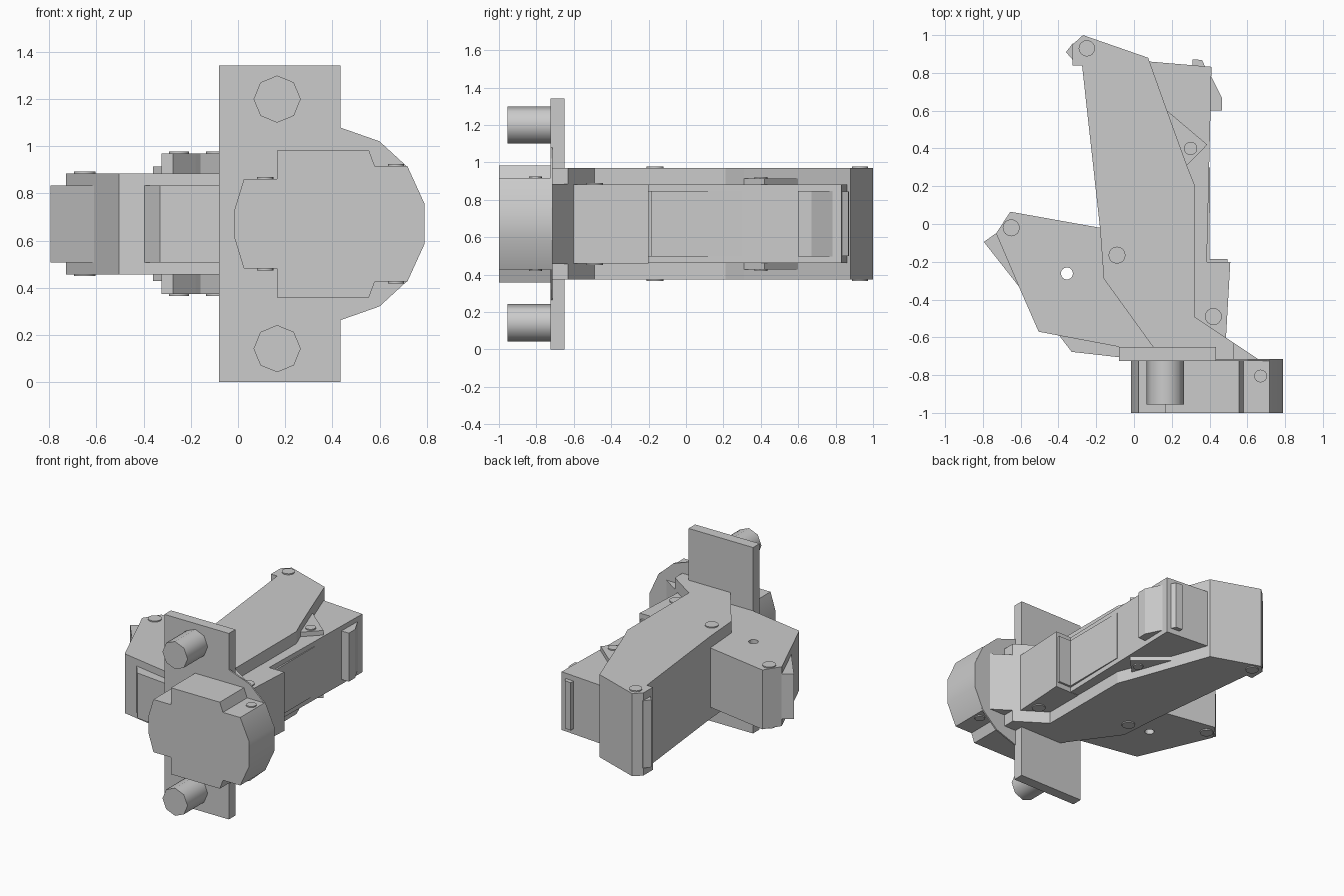
import bpy, bmesh, math
from mathutils import Vector

if "Cube" in bpy.data.objects:
    bpy.data.objects.remove(bpy.data.objects["Cube"])

ZC = 0.671  # height of the mirror plane


def finish(name, bm, smooth=None):
    bmesh.ops.recalc_face_normals(bm, faces=bm.faces)
    me = bpy.data.meshes.new(name)
    bm.to_mesh(me)
    bm.free()
    ob = bpy.data.objects.new(name, me)
    bpy.context.collection.objects.link(ob)
    if smooth:
        bpy.ops.object.select_all(action='DESELECT')
        bpy.context.view_layer.objects.active = ob
        ob.select_set(True)
        bpy.ops.object.shade_smooth_by_angle(angle=math.radians(smooth))
    return ob


def extrude(name, pts, offset, smooth=None):
    """Extrude a closed outline along a vector."""
    bm = bmesh.new()
    face = bm.faces.new([bm.verts.new(p) for p in pts])
    geom = bmesh.ops.extrude_face_region(bm, geom=[face], use_keep_orig=True)["geom"]
    verts = [g for g in geom if isinstance(g, bmesh.types.BMVert)]
    bmesh.ops.translate(bm, verts=verts, vec=Vector(offset))
    return finish(name, bm, smooth)


def slab(name, xy, half, smooth=None):
    """Top-view outline, extruded evenly either side of the mirror plane."""
    return extrude(name, [(x, y, ZC - half) for x, y in xy], (0, 0, 2 * half), smooth)


def plate(name, xz, y0, y1, smooth=None):
    """Front-view outline, extruded from y0 to y1."""
    return extrude(name, [(x, y0, z) for x, z in xz], (0, y1 - y0, 0), smooth)


def ring(cx, cy, r, n):
    return [(cx + r * math.cos(2 * math.pi * i / n),
             cy + r * math.sin(2 * math.pi * i / n)) for i in range(n)]


def mirrored(half):
    """Complete an upper half outline given as (x, height above mirror plane)."""
    return [(x, ZC + h) for x, h in half] + [(x, ZC - h) for x, h in reversed(half)]


# Mounting plate with two pegs
plate("mounting_plate", [(-.08, 0), (.435, 0), (.435, 1.342), (-.08, 1.342)], -.725, -.65)
for i, z in enumerate((ZC - .529, ZC + .529)):
    plate(f"peg_{i}", ring(.166, z, .1, 8), -.955, -.72, 50)

# Round hub, its thin flange and the neck behind it
plate("hub", mirrored([(-.015, .06), (.025, .19), (.165, .19), (.165, .312), (.555, .312),
                       (.58, .245), (.718, .245), (.79, .087)]), -1, -.72, 35)
plate("hub_flange", mirrored([(.2, .41), (.435, .408), (.6, .35), (.72, .24), (.79, .087)]),
      -.725, -.714)
slab("neck", [(.4, -.55), (.485, -.6), (.53, -.63), (.66, -.717), (.4, -.717)], .214)

# Main arm and its end tab
slab("main_arm", [(-.27, 1), (.075, .88), (.175, .6), (.28, .31), (.32, .21), (.32, -.49),
                  (.53, -.63), (.53, -.717), (.1, -.717), (.1, -.65), (-.16, -.29),
                  (-.18, -.02), (-.275, .84), (-.325, .84), (-.325, .95)], .298)
slab("main_arm_tab", [(-.28, .95), (-.325, .955), (-.36, .91), (-.325, .87), (-.28, .87)], .243)

# Left arm with a through hole
left = slab("left_arm", [(-.655, .065), (-.73, -.05), (-.61, -.33), (-.505, -.57),
                         (-.4, -.59), (-.08, -.65), (.1, -.65), (0, -.05), (-.18, -.02)], .214)
cutter = slab("hole_cutter", ring(-.355, -.262, .032, 16), .5)
cutter.hide_render = True
mod = left.modifiers.new("hole", 'BOOLEAN')
mod.operation = 'DIFFERENCE'
mod.solver = 'EXACT'
mod.object = cutter
bpy.context.view_layer.objects.active = left
bpy.ops.object.modifier_apply(modifier=mod.name)
bpy.data.objects.remove(cutter)
slab("left_arm_tip", [(-.725, -.045), (-.795, -.095), (-.61, -.33), (-.6, -.3)], .163)
slab("left_arm_foot", [(-.4, -.585), (-.33, -.677), (-.08, -.705), (-.08, -.62)], .163)

# Right arm with raised panel, grip, knuckle and end tab
slab("right_arm", [(.05, .862), (.08, .86), (.41, .832), (.405, .6), (.385, -.22),
                   (.25, -.22), (.05, .5)], .21)
slab("right_panel", [(.36, .3), (.402, .3), (.4, -.2), (.36, -.2)], .175)
slab("right_knuckle", [(.38, .6), (.465, .6), (.465, .67), (.405, .79), (.38, .79)], .175)
slab("right_end_tab", [(.31, .83), (.31, .872), (.36, .868), (.378, .83)], .172)
slab("grip", [(.25, -.2), (.51, -.2), (.487, -.602), (.25, -.5)], .212)
slab("grip_tab", [(.39, -.21), (.39, -.185), (.495, -.185), (.495, -.21)], .175)
slab("corner_bracket", [(.15, .6), (.175, .6), (.388, .42), (.28, .31), (.2, .31)], .243)

# Low round pins showing on both the top and bottom faces
pins = [(-.65, -.02, .214, .045), (-.25, .93, .298, .043), (-.09, -.165, .298, .045),
        (.3, .4, .243, .035), (.42, -.49, .212, .045), (.67, -.805, .245, .034),
        (.115, -.805, .19, .035)]
for i, (x, y, half, r) in enumerate(pins):
    slab(f"pin_{i}", ring(x, y, r, 16), half + .008, 40)
